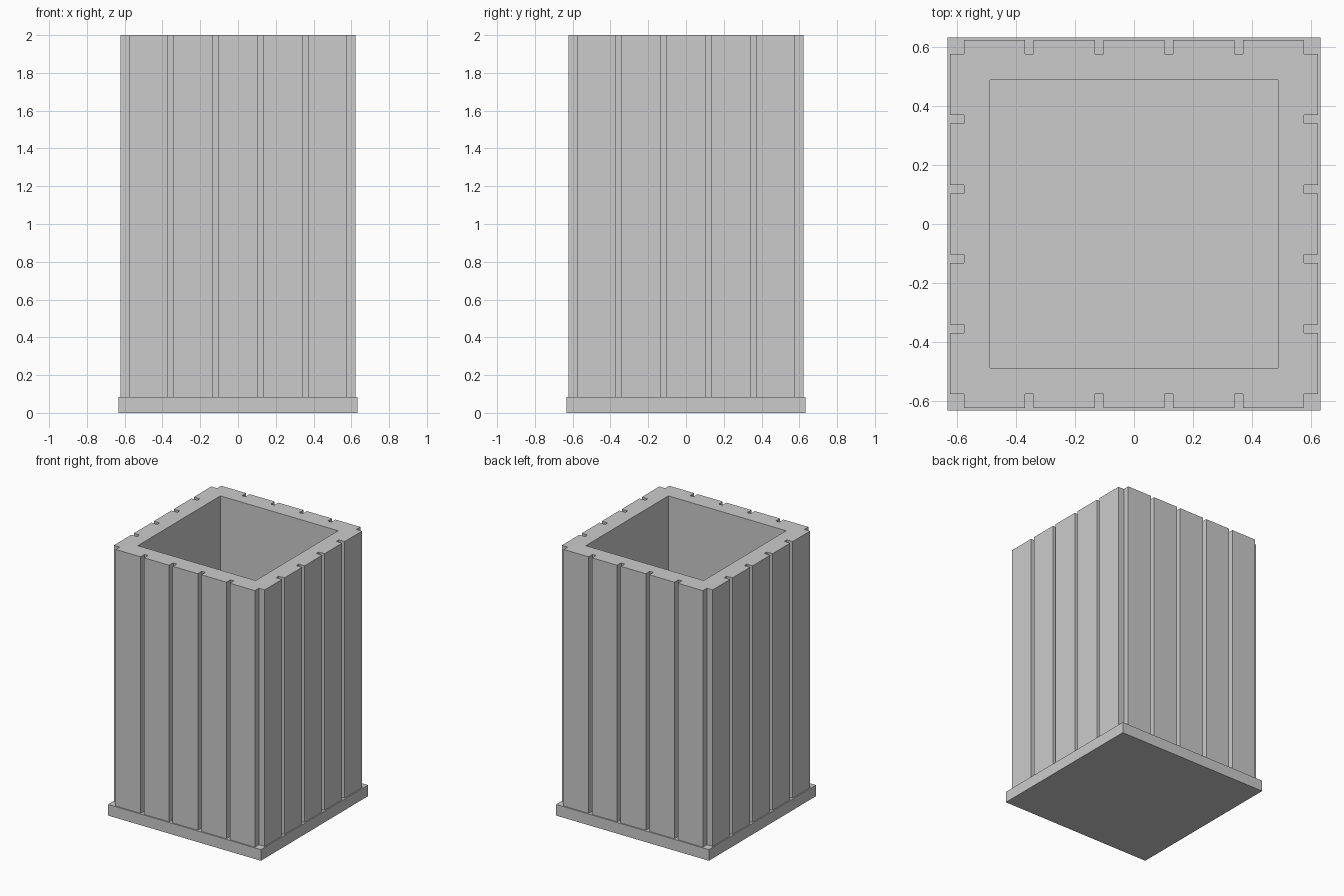
import bpy, bmesh
from mathutils import Matrix

if "Cube" in bpy.data.objects:
    bpy.data.objects.remove(bpy.data.objects["Cube"])

BASE, OUT, INSET, HOLE = 0.632, 0.623, 0.575, 0.487
BASE_TOP, TOP = 0.083, 2.0
GROOVES, HALF = (-0.355, -0.118, 0.118, 0.355), 0.0145


def finish(bm, name):
    bmesh.ops.recalc_face_normals(bm, faces=bm.faces)
    mesh = bpy.data.meshes.new(name)
    bm.to_mesh(mesh)
    bm.free()
    obj = bpy.data.objects.new(name, mesh)
    bpy.context.collection.objects.link(obj)
    return obj


# Square foot slab, also the floor of the bin
bm = bmesh.new()
bmesh.ops.create_cube(bm, size=1, matrix=Matrix.Translation((0, 0, BASE_TOP / 2))
                      @ Matrix.Diagonal((2 * BASE, 2 * BASE, BASE_TOP, 1)))
finish(bm, "base_slab")

# Outline of one grooved side, turned four times around the centre
side = [(-INSET, -INSET), (-INSET, -OUT)]
for g in GROOVES:
    side += [(g - HALF, -OUT), (g - HALF, -INSET), (g + HALF, -INSET), (g + HALF, -OUT)]
side.append((INSET, -OUT))
outline = []
for _ in range(4):
    outline += side
    side = [(-y, x) for x, y in side]
hole = [(-HOLE, -HOLE), (HOLE, -HOLE), (HOLE, HOLE), (-HOLE, HOLE)]

# Hollow walls: outer and inner skins joined by flat rims
bm = bmesh.new()
edges = {BASE_TOP: [], TOP: []}
for loop in (outline, hole):
    rings = []
    for z in edges:
        ring = [bm.verts.new((x, y, z)) for x, y in loop]
        edges[z] += [bm.edges.new((ring[i - 1], ring[i])) for i in range(len(ring))]
        rings.append(ring)
    low, high = rings
    for i in range(len(loop)):
        bm.faces.new((low[i - 1], low[i], high[i], high[i - 1]))
for rim in edges.values():
    bmesh.ops.triangle_fill(bm, use_beauty=True, use_dissolve=False, edges=rim)
bmesh.ops.dissolve_limit(bm, angle_limit=0.01, verts=bm.verts, edges=bm.edges)
finish(bm, "slatted_walls")
